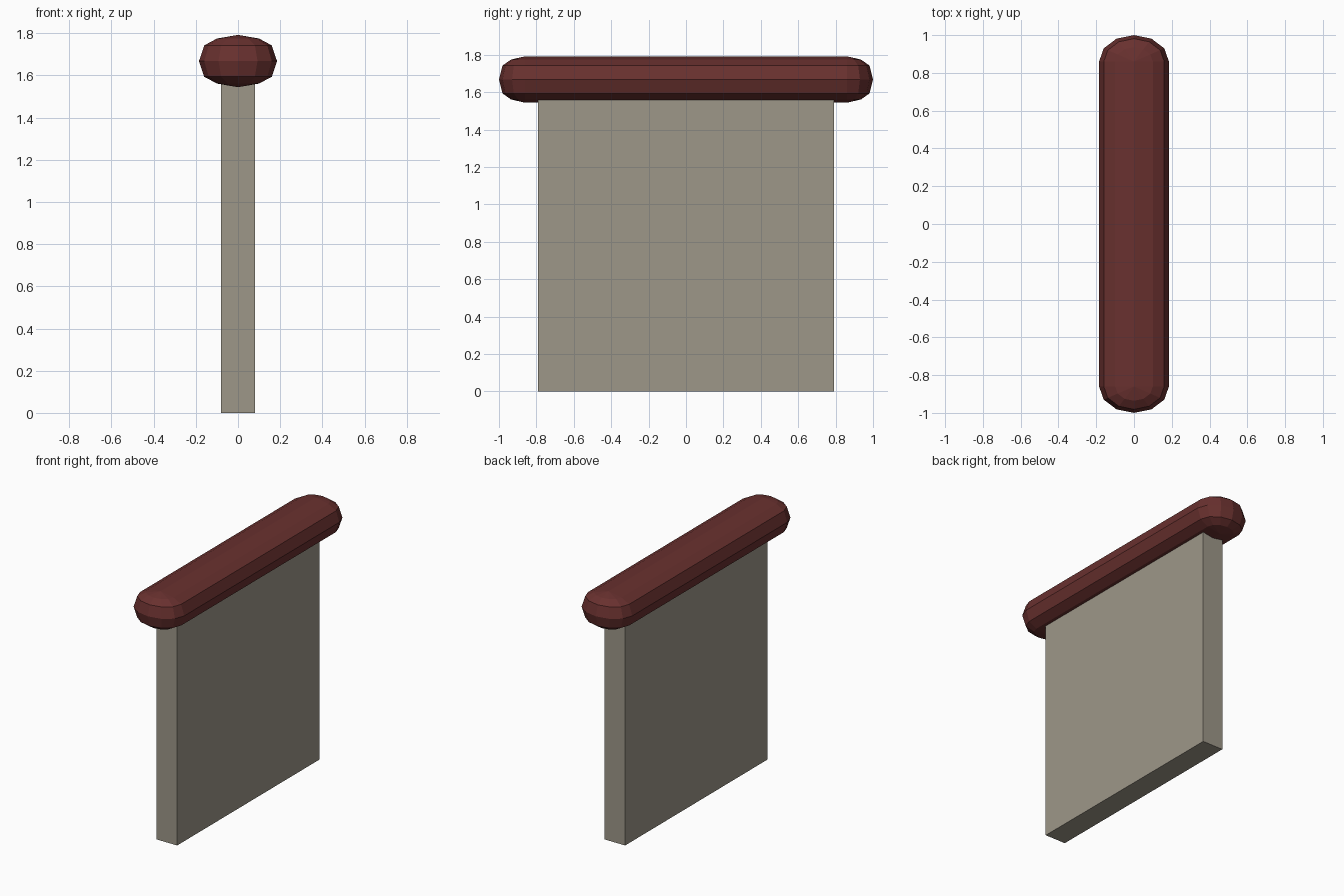
import bpy, bmesh
from math import cos, sin, pi

if "Cube" in bpy.data.objects:
    bpy.data.objects.remove(bpy.data.objects["Cube"])


def finish(name, bm, color):
    bmesh.ops.recalc_face_normals(bm, faces=bm.faces)
    mesh = bpy.data.meshes.new(name)
    bm.to_mesh(mesh)
    bm.free()
    mat = bpy.data.materials.new(name + "_colour")
    mat.diffuse_color = (*color, 1)
    mat.use_nodes = True
    mat.node_tree.nodes["Principled BSDF"].inputs["Base Color"].default_value = mat.diffuse_color
    mesh.materials.append(mat)
    obj = bpy.data.objects.new(name, mesh)
    bpy.context.collection.objects.link(obj)
    return obj


# Upright slab, running up into the rail
SLAB_TOP = 1.60
bm = bmesh.new()
bmesh.ops.create_cube(bm, size=1)
for v in bm.verts:
    v.co = (v.co.x * 0.16, v.co.y * 1.58, (v.co.z + 0.5) * SLAB_TOP)
finish("wall_panel", bm, (0.34, 0.31, 0.25))

# Padded top rail: squashed 12-sided ball, stretched between two rounded ends
HALF_X, END_Y, HALF_Z = 0.185, 0.14, 0.124
MID_Y, MID_Z = 0.86, 1.668
rings = [(1, 0), (0.865, 0.6), (0.54, 0.86), (0, 1)]  # radius, height
bm = bmesh.new()
for end in (-1, 1):
    for radius, height in rings:
        for up in ((-1, 1) if height else (1,)):
            for i in range(7 if radius else 1):
                a = pi * i / 6
                bm.verts.new((radius * HALF_X * cos(a),
                              end * (MID_Y + radius * END_Y * sin(a)),
                              MID_Z + up * height * HALF_Z))
bmesh.ops.convex_hull(bm, input=bm.verts)
bmesh.ops.dissolve_limit(bm, angle_limit=0.01, verts=bm.verts, edges=bm.edges)
finish("top_rail", bm, (0.14, 0.03, 0.028))
